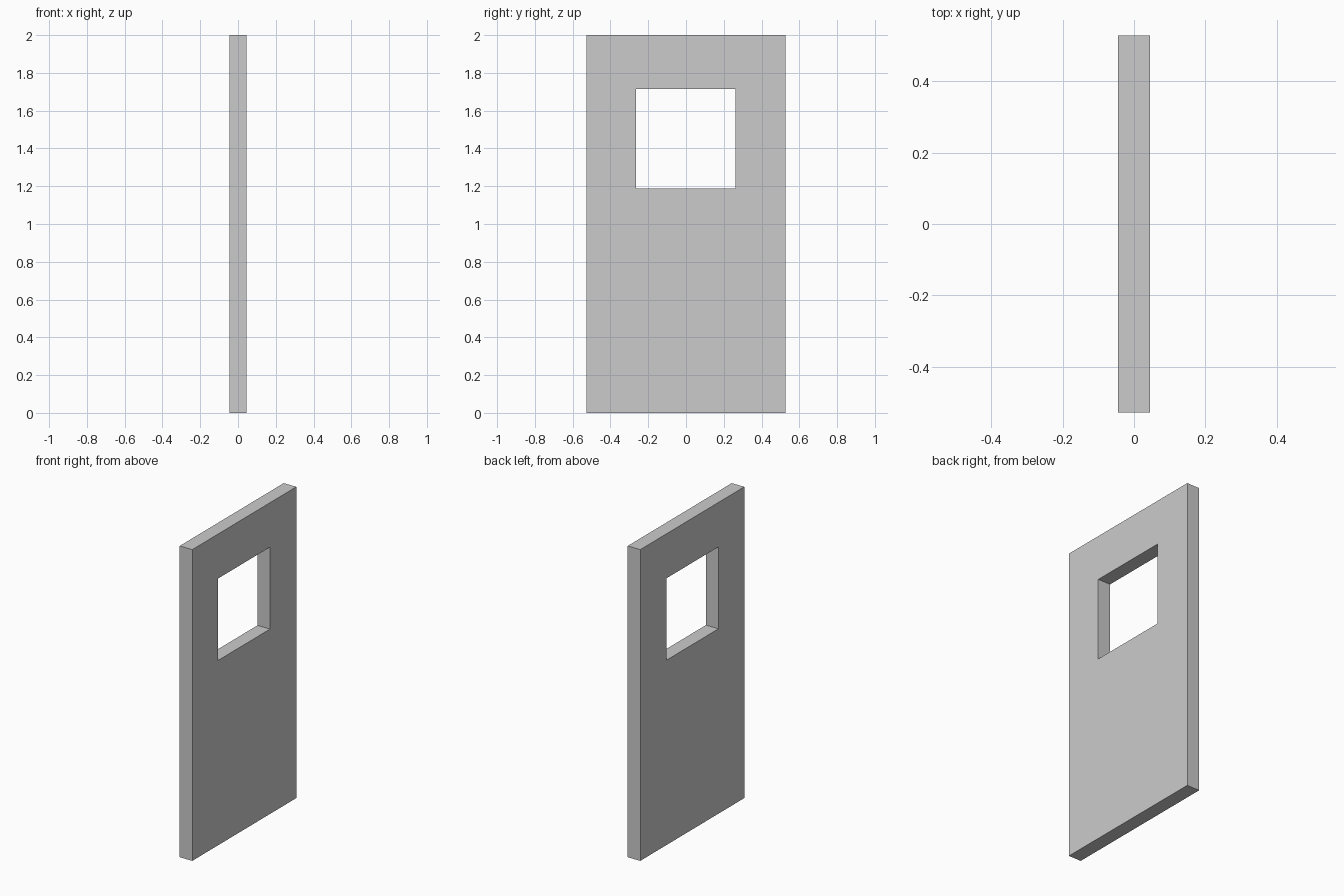
import bpy, bmesh

if "Cube" in bpy.data.objects:
    bpy.data.objects.remove(bpy.data.objects["Cube"])

HALF_T = 0.0445                                # half thickness along x
OUTER = (-0.528, 0.528, 0.0, 2.0)              # y0, y1, z0, z1
WINDOW = (-0.266, 0.261, 1.188, 1.714)


def rect_loop(bm, x, rect):
    y0, y1, z0, z1 = rect
    return [bm.verts.new((x, y, z)) for y, z in ((y0, z0), (y1, z0), (y1, z1), (y0, z1))]


# Door panel: four rectangular loops bridged into a closed ring with a window opening
bm = bmesh.new()
loops = [rect_loop(bm, HALF_T, OUTER), rect_loop(bm, HALF_T, WINDOW),
         rect_loop(bm, -HALF_T, WINDOW), rect_loop(bm, -HALF_T, OUTER)]
for k in range(4):
    a, b = loops[k], loops[(k + 1) % 4]
    for i in range(4):
        j = (i + 1) % 4
        bm.faces.new((a[i], a[j], b[j], b[i]))
bmesh.ops.recalc_face_normals(bm, faces=bm.faces)

mesh = bpy.data.meshes.new("door_panel")
bm.to_mesh(mesh)
bm.free()
door = bpy.data.objects.new("door_panel", mesh)
bpy.context.collection.objects.link(door)
